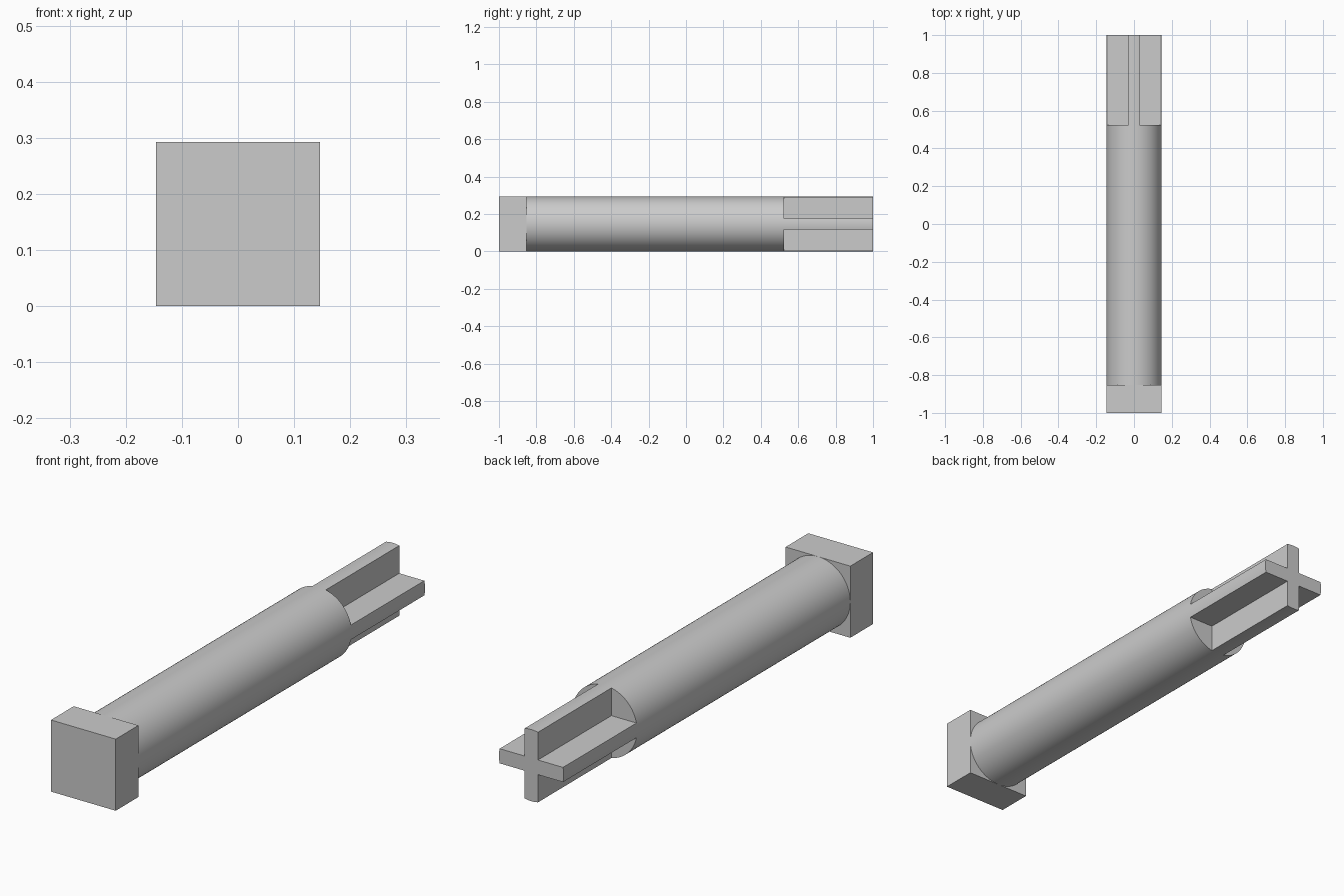
import bpy
import bmesh
import math
from mathutils import Vector

cube = bpy.data.objects.get("Cube")
if cube:
    bpy.data.objects.remove(cube, do_unlink=True)

R = 0.1465          # shaft radius, half the head width
W = 0.03            # half thickness of the cross ribs
HEAD_Y, STEP_Y = -0.853, 0.525

grey = bpy.data.materials.new("plain grey")
grey.use_nodes = True
colour = (0.6, 0.6, 0.6, 1)
grey.diffuse_color = colour
grey.node_tree.nodes["Principled BSDF"].inputs["Base Color"].default_value = colour


def extrude_profile(name, points, y0, y1, smooth=False):
    """Extrude a closed x-z outline along y."""
    bm = bmesh.new()
    face = bm.faces.new([bm.verts.new((x, y0, z + R)) for x, z in points])
    new = bmesh.ops.extrude_face_region(bm, geom=[face], use_keep_orig=True)
    verts = [v for v in new["geom"] if isinstance(v, bmesh.types.BMVert)]
    bmesh.ops.translate(bm, verts=verts, vec=Vector((0, y1 - y0, 0)))
    bmesh.ops.recalc_face_normals(bm, faces=bm.faces)
    mesh = bpy.data.meshes.new(name)
    bm.to_mesh(mesh)
    bm.free()
    mesh.materials.append(grey)
    obj = bpy.data.objects.new(name, mesh)
    bpy.context.collection.objects.link(obj)
    if smooth:
        bpy.ops.object.select_all(action="DESELECT")
        obj.select_set(True)
        bpy.context.view_layer.objects.active = obj
        bpy.ops.object.shade_smooth_by_angle(angle=math.radians(30))
    return obj


def arc(start, end, steps):
    angles = [start + (end - start) * i / steps for i in range(steps + 1)]
    return [(R * math.cos(a), R * math.sin(a)) for a in angles]


# Square head
extrude_profile("square_head", [(-R, -R), (R, -R), (R, R), (-R, R)], -1, HEAD_Y)

# Round shaft
extrude_profile("round_shaft", arc(0, math.tau, 96)[:-1], HEAD_Y, STEP_Y, True)

# Cross-shaped tip: four ribs with rounded outer edges
half = math.asin(W / R)
outline = []
for k in range(4):
    turn = k * math.pi / 2
    outline += arc(turn - half, turn + half, 6)
    diagonal = turn + math.pi / 4
    inner = W * math.sqrt(2)
    outline.append((inner * math.cos(diagonal), inner * math.sin(diagonal)))
extrude_profile("cross_tip", outline, STEP_Y, 1, True)
